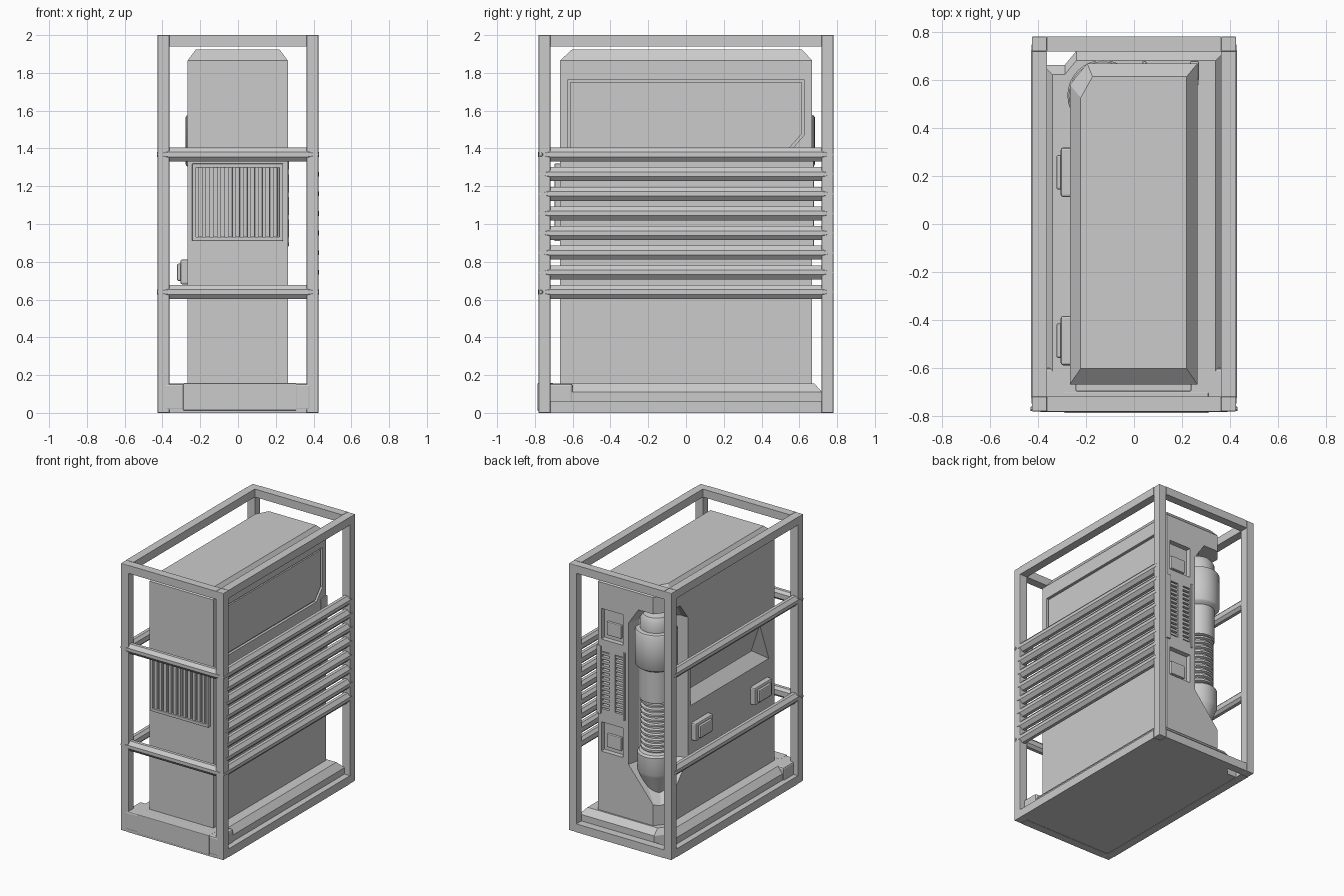
import bpy, bmesh, math
from mathutils import Vector

if "Cube" in bpy.data.objects:
    bpy.data.objects.remove(bpy.data.objects["Cube"])


def loft(name, rings, smooth=None, bevel=0):
    """Skin a list of equal-length point rings and cap both ends."""
    bm = bmesh.new()
    vs = [[bm.verts.new(p) for p in r] for r in rings]
    n = len(rings[0])
    for a, b in zip(vs, vs[1:]):
        for i in range(n):
            bm.faces.new((a[i], a[(i + 1) % n], b[(i + 1) % n], b[i]))
    bm.faces.new(vs[0])
    bm.faces.new(vs[-1])
    bmesh.ops.recalc_face_normals(bm, faces=bm.faces)
    me = bpy.data.meshes.new(name)
    bm.to_mesh(me)
    bm.free()
    ob = bpy.data.objects.new(name, me)
    bpy.context.collection.objects.link(ob)
    if bevel:
        m = ob.modifiers.new("bevel", 'BEVEL')
        m.width, m.segments, m.limit_method = bevel, 2, 'ANGLE'
    if smooth:
        activate(ob)
        bpy.ops.object.shade_smooth_by_angle(angle=math.radians(smooth))
    return ob


def activate(ob):
    bpy.ops.object.select_all(action='DESELECT')
    ob.select_set(True)
    bpy.context.view_layer.objects.active = ob


def box(name, x, y, z, bevel=0):
    ring = lambda h: [(x[0], y[0], h), (x[1], y[0], h), (x[1], y[1], h), (x[0], y[1], h)]
    return loft(name, [ring(z[0]), ring(z[1])], bevel=bevel)


def cut(ob, cutter):
    m = ob.modifiers.new("cut", 'BOOLEAN')
    m.operation, m.solver, m.object = 'DIFFERENCE', 'EXACT', cutter
    activate(ob)
    bpy.ops.object.modifier_apply(modifier=m.name)
    bpy.data.objects.remove(cutter)


def bar(name, a, b, out):
    """Horizontal rail with faceted section and ends tapering to a point."""
    a, b, out = Vector(a), Vector(b), Vector(out)
    d = (b - a).normalized()
    up = Vector((0, 0, 1))
    sec = [(-.03, -.018), (-.012, -.037), (.012, -.037), (.034, -.012),
           (.034, .012), (.012, .037), (-.012, .037), (-.03, .018)]
    def ring(c, s, shift):
        return [c + out * (o * s + shift) + up * h * s for o, h in sec]
    return loft(name, [ring(a, .25, .02), ring(a + d * .06, 1, 0),
                       ring(b - d * .06, 1, 0), ring(b, .25, .02)])


# Outer cage: posts, top and bottom rims
X, Y, W = .425, .78, .062
for sx in (-1, 1):
    xs = sorted((sx * X, sx * (X - W)))
    for sy in (-1, 1):
        box("corner_post", xs, sorted((sy * Y, sy * (Y - W))), (0, 2), .004)
    for z in ((0, .062), (1.94, 2)):
        box("side_rim", xs, (-Y + W, Y - W), z)
for sy in (-1, 1):
    for z in ((0, .062), (1.94, 2)):
        box("end_rim", (-X + W, X - W), sorted((sy * Y, sy * (Y - W))), z)

# Guard rails: eight on the right, two on the left and front
for i in range(8):
    z = 1.368 - i * .104
    bar("right_rail", (.394, -Y, z), (.394, Y, z), (1, 0, 0))
    if i in (0, 7):
        bar("left_rail", (-.394, -Y, z), (-.394, Y, z), (-1, 0, 0))
        bar("front_rail", (-.43, -.749, z), (.43, -.749, z), (0, -1, 0))

# Base plinth with a notched back-left corner, and its front step
def plinth_ring(s, z):
    return [(-.39 + s, -.74 + s, z), (.39 - s, -.74 + s, z), (.39 - s, .73 - s, z),
            (-.24, .73 - s, z), (-.288, .672 - s, z), (-.39 + s, .672 - s, z)]
loft("base_plinth", [plinth_ring(.01, .002), plinth_ring(.01, .11), plinth_ring(.05, .155)])
loft("base_front", [[(-.39, -.782, z), (.385, -.782, z), (.385, -.6, z), (-.39, -.6, z)]
                    for z in (.015, .155)], bevel=.012)
box("base_front_panel", (-.29, .31), (-.787, -.7), (.013, .157), .004)

# Main cabinet with chamfered roof
def cabinet_ring(s, f, b, z):
    return [(-.267 + s, -.667 + f, z), (.264 - s, -.667 + f, z), (.264 - s, .668 - b, z),
            (-.195 + s * .5, .668 - b, z), (-.267 + s, .58 - b, z)]
body = loft("cabinet", [cabinet_ring(0, 0, 0, .12), cabinet_ring(0, 0, 0, 1.865),
                        cabinet_ring(.045, .065, .055, 1.925)])

# Corner niche for the pipe, narrowing toward its ends
plan = [(0, 0), (0, -.36), (.1, -.36), (.23, -.27), (.3, -.15), (.33, 0)]
def niche_ring(s, z):
    return [(-.31 + px * s, .72 + py * s, z) for px, py in plan]
cut(body, loft("niche_cutter", [niche_ring(.3, .28), niche_ring(1, .56),
                                niche_ring(1, 1.62), niche_ring(.75, 1.74)]))

# Wedge scoop on the left side
cut(body, loft("scoop_cutter", [
    [(-.29, -.63, .92), (-.29, -.49, 1.30), (-.29, .33, 1.30), (-.29, .33, .92)],
    [(-.195, -.5, 1.02), (-.195, -.499, 1.03), (-.195, .33, 1.03), (-.195, .33, 1.02)]]))

# Right side panel set in a groove
def panel_ring(x, g):
    return [(x, -.625 + g, 1.385 + g), (x, .55 - g * .4, 1.385 + g), (x, .625 - g, 1.47 + g * .4),
            (x, .625 - g, 1.765 - g), (x, -.625 + g, 1.765 - g)]
cut(body, loft("panel_cutter", [panel_ring(.245, 0), panel_ring(.3, 0)]))
loft("side_panel", [panel_ring(.235, .014), panel_ring(.258, .014)])

# Back recesses and vent slots
for z0, z1 in ((1.44, 1.67), (.6, .82)):
    c = [(.055, z0), (.235, z0), (.235, z1), (.055, z1)]
    cut(body, loft("recess_cutter", [[(x, .63, z) for x, z in c], [(x, .7, z) for x, z in c]]))
    box("recess_cover", (.085, .205), (.61, .648), (z0 + .03, z0 + .13), .006)
columns = ((.055, .12), (.165, .23))
for x0, x1 in columns:
    cut(body, box("vent_cutter", (x0, x1), (.635, .7), (.92, 1.35)))
    for i in range(13):
        z = .937 + i * .033
        box("vent_slat", (x0, x1), (.62, .664), (z - .009, z + .009))
for x0, x1 in ((.035, .052), (.234, .27)):
    box("vent_trim", (x0, x1), (.6, .678), (.88, 1.39), .006)
for i in range(4):
    box("corner_rib", (.25, .27), (.58, .66), (.9 + i * .12, .93 + i * .12))

# Front grille: frame, backing and vertical slats
box("grille_backing", (-.235, .23), (-.674, -.66), (.92, 1.31))
for x in ((-.243, -.222), (.218, .239)):
    box("grille_side", x, (-.696, -.66), (.91, 1.32), .004)
for z in ((.91, .932), (1.298, 1.32)):
    box("grille_end", (-.243, .239), (-.696, -.66), z, .004)
for i in range(11):
    x = -.2 + i * .0396
    box("grille_slat", (x - .012, x + .012), (-.692, -.66), (.93, 1.3), .003)

# Left side latch boxes
for y in (.215, -.485):
    box("latch_base", (-.305, -.25), (y - .103, y + .103), (.68, .812), .01)
    box("latch_cap", (-.323, -.29), (y - .072, y + .072), (.698, .79), .008)

# Corner pipe: lathed profile with ribbed hose section
profile = [(.03, .32), (.06, .33), (.122, .5), (.13, .52), (.13, .65), (.118, .665)]
for i in range(10):
    z = .672 + i * .038
    profile += [(.09, z), (.09, z + .008), (.108, z + .014), (.108, z + .028), (.09, z + .034)]
profile += [(.115, 1.055), (.115, 1.29), (.14, 1.305), (.147, 1.315), (.147, 1.565),
            (.14, 1.575), (.112, 1.58), (.112, 1.65), (.09, 1.685), (.04, 1.7)]
loft("corner_pipe", [[(-.13 + r * math.cos(a), .535 + r * math.sin(a), z)
                      for a in (k * math.tau / 32 for k in range(32))]
                     for r, z in profile], smooth=35)
